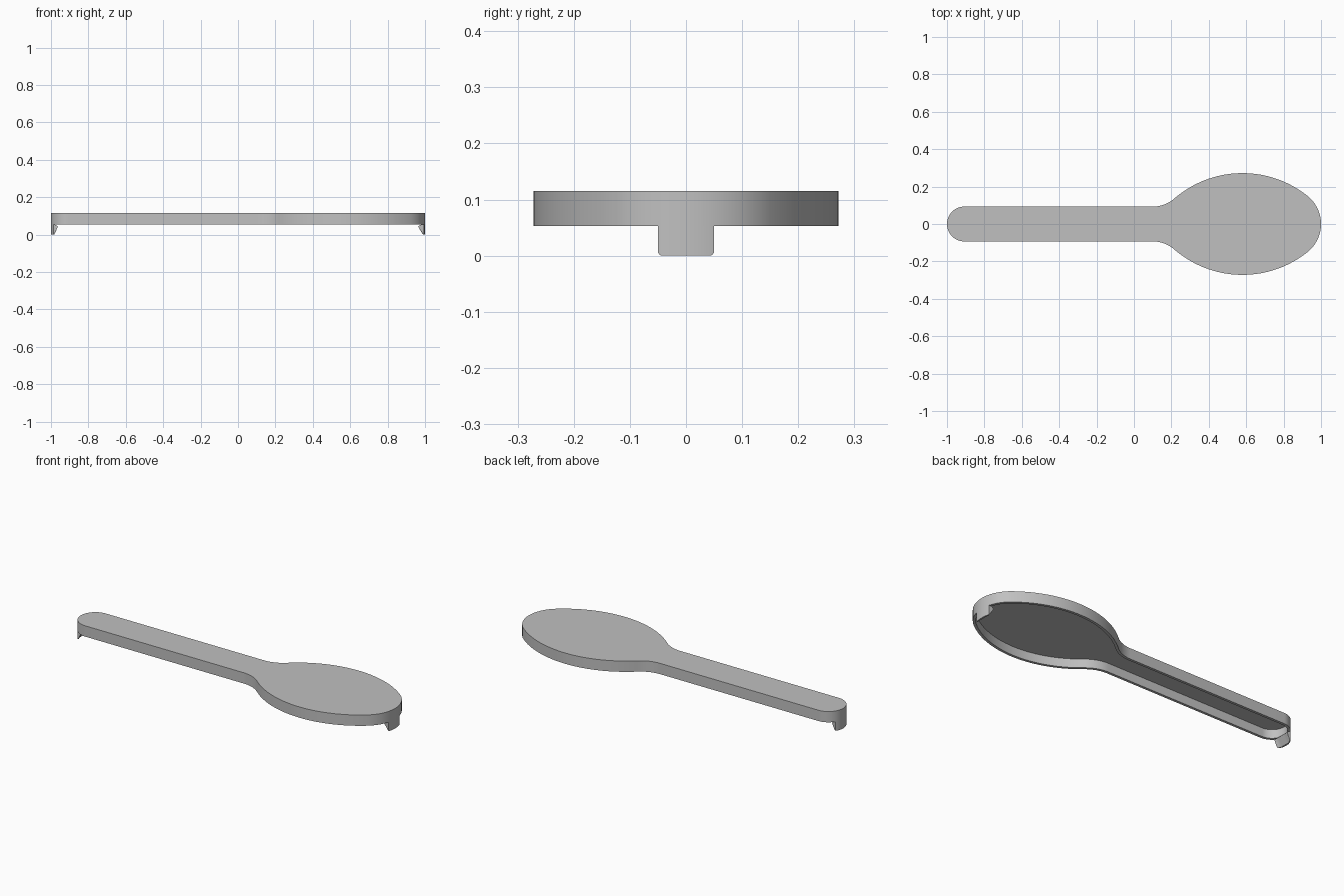
import bpy
import bmesh
from math import atan2, cos, sin, hypot, pi, sqrt

cube = bpy.data.objects.get("Cube")
if cube:
    bpy.data.objects.remove(cube)

TOP, RIM, CEILING, WALL = 0.115, 0.053, 0.103, 0.015
HANDLE_R, TIP_R, BOWL_R, NECK_R = 0.093, 0.192, 0.557, 0.176
HANDLE_C, TIP_C = (-1 + HANDLE_R, 0), (1 - TIP_R, 0)
BOWL_C, NECK_C = (0.58, -0.285), (0.1, HANDLE_R + NECK_R)

grey = bpy.data.materials.new("grey plastic")
grey.use_nodes = True
colour = (0.53, 0.53, 0.53, 1)
grey.diffuse_color = colour
grey.node_tree.nodes["Principled BSDF"].inputs["Base Color"].default_value = colour


def finish(bm, name):
    bmesh.ops.recalc_face_normals(bm, faces=bm.faces)
    mesh = bpy.data.meshes.new(name)
    bm.to_mesh(mesh)
    bm.free()
    mesh.materials.append(grey)
    obj = bpy.data.objects.new(name, mesh)
    bpy.context.collection.objects.link(obj)
    bpy.ops.object.select_all(action="DESELECT")
    obj.select_set(True)
    bpy.context.view_layer.objects.active = obj
    bpy.ops.object.shade_smooth_by_angle(angle=pi / 6)
    return obj


def arc(centre, radius, start, end, steps):
    angles = [start + (end - start) * i / steps for i in range(steps + 1)]
    return [(centre[0] + radius * cos(a), centre[1] + radius * sin(a)) for a in angles]


def heading(a, b):
    return atan2(b[1] - a[1], b[0] - a[0])


def spoon_outline(inset):
    """Tangent arcs along the +y half, mirrored to the -y half."""
    join = heading(BOWL_C, NECK_C)
    tip = heading(BOWL_C, TIP_C)
    half = arc(HANDLE_C, HANDLE_R - inset, pi, pi / 2, 16)
    half += arc(NECK_C, NECK_R + inset, -pi / 2, join - pi, 12)
    half += arc(BOWL_C, BOWL_R - inset, join, tip, 36)[1:]
    half += arc(TIP_C, TIP_R - inset, tip, 0, 16)[1:]
    return half + [(x, -y) for x, y in half[-2:0:-1]]


def bridge(bm, a, b):
    for i in range(len(a)):
        j = (i + 1) % len(a)
        bm.faces.new((a[i], a[j], b[j], b[i]))


# Hollow spoon-shaped cover, open underneath
bm = bmesh.new()
loops = [[bm.verts.new((x, y, z)) for x, y in spoon_outline(inset)]
         for inset, z in ((0, TOP), (0, RIM), (WALL, RIM), (WALL, CEILING))]
for a, b in zip(loops, loops[1:]):
    bridge(bm, a, b)
bm.faces.new(loops[0])
bm.faces.new(loops[-1])
finish(bm, "spoon_cover")


def snap_clip(name, side, radius):
    """Hooked tab whose outer face follows the rounded end."""
    half_width, corner, steps = 0.05, 0.008, 24
    bm = bmesh.new()
    sections = []
    for i in range(steps + 1):
        y = -half_width * cos(pi * i / steps)
        over = max(0, abs(y) - (half_width - corner))
        low = corner - sqrt(max(0, corner ** 2 - over ** 2))
        outer = 1 - radius + sqrt(radius ** 2 - y * y)
        profile = ((outer, RIM), (outer, low), (min(outer - 0.006, 0.99), low),
                   (0.963, 0.042), (0.968, 0.047), (0.978, RIM))
        sections.append([bm.verts.new((side * x, y, z)) for x, z in profile])
    for a, b in zip(sections, sections[1:]):
        bridge(bm, a, b)
    bm.faces.new(sections[0])
    bm.faces.new(sections[-1])
    finish(bm, name)


# Snap clips at both ends
snap_clip("bowl_clip", 1, TIP_R)
snap_clip("handle_clip", -1, HANDLE_R)
